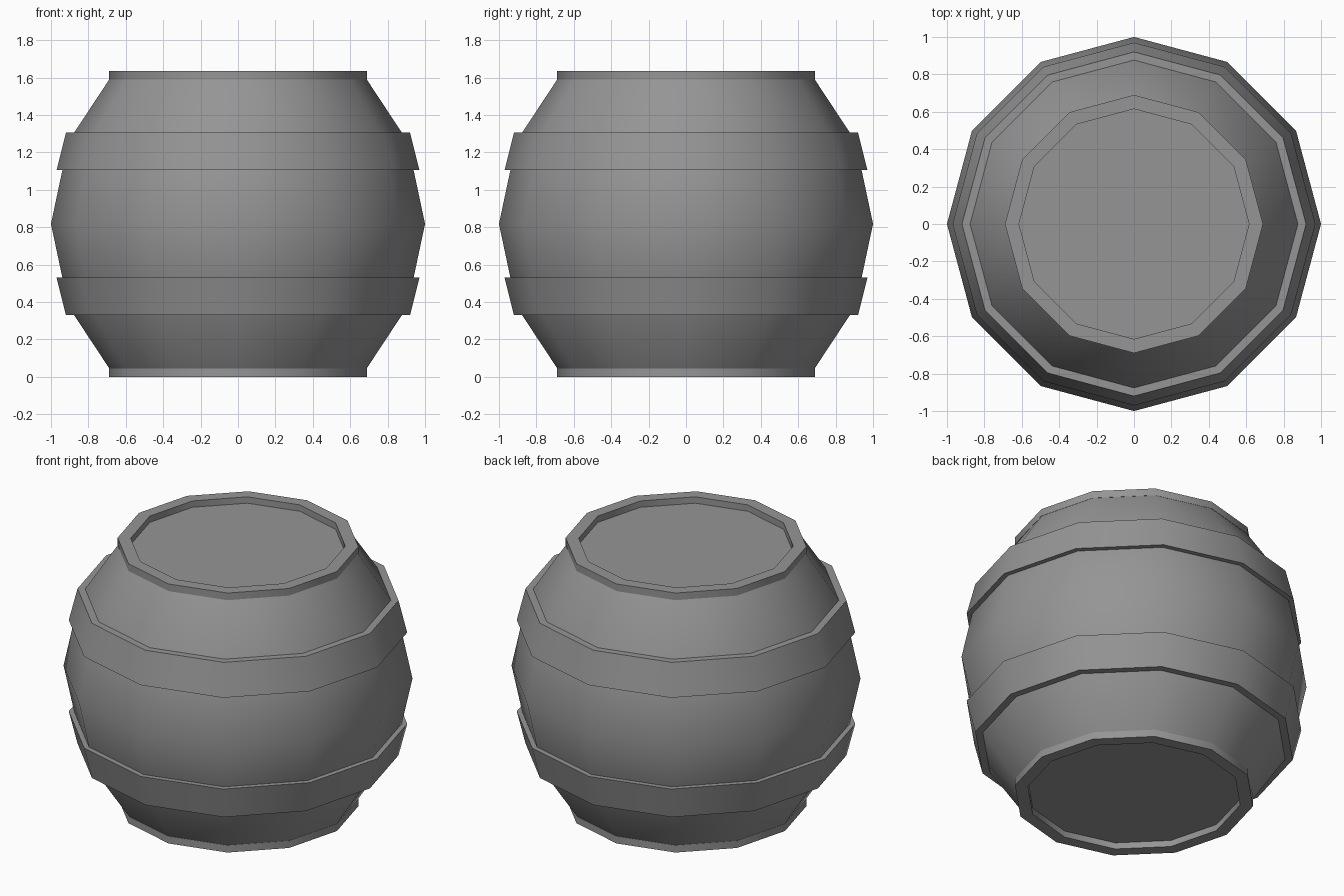
import bpy
import bmesh
import math

SIDES = 12
HEIGHT = 1.635
MID = HEIGHT / 2

cube = bpy.data.objects.get("Cube")
if cube:
    bpy.data.objects.remove(cube, do_unlink=True)

grey = bpy.data.materials.new("plain grey")
grey.use_nodes = True
colour = (0.3, 0.3, 0.3, 1)
grey.diffuse_color = colour
grey.node_tree.nodes["Principled BSDF"].inputs["Base Color"].default_value = colour


def lathe(name, profile, closed):
    """Spin a (radius, z) profile around the z axis into a twelve-sided part."""
    bm = bmesh.new()
    verts = [bm.verts.new((r, 0, z)) for r, z in profile]
    edges = [bm.edges.new(pair) for pair in zip(verts, verts[1:])]
    if closed:
        edges.append(bm.edges.new((verts[-1], verts[0])))
    bmesh.ops.spin(bm, geom=verts + edges, cent=(0, 0, 0), axis=(0, 0, 1),
                   angle=math.tau, steps=SIDES, use_duplicate=False)
    bmesh.ops.remove_doubles(bm, verts=bm.verts, dist=0.0005)
    bmesh.ops.recalc_face_normals(bm, faces=bm.faces)
    mesh = bpy.data.meshes.new(name)
    bm.to_mesh(mesh)
    bm.free()
    mesh.materials.append(grey)
    obj = bpy.data.objects.new(name, mesh)
    bpy.context.collection.objects.link(obj)
    bpy.ops.object.select_all(action='DESELECT')
    obj.select_set(True)
    bpy.context.view_layer.objects.active = obj
    bpy.ops.object.shade_smooth_by_angle(angle=math.radians(40))
    return obj


def flipped(profile):
    return [(r, HEIGHT - z) for r, z in profile]


# Bulging body with flat recessed ends
upper = [(0, 1.595), (0.685, 1.595), (0.906, 1.26)]
lathe("barrel_body", upper + [(1.0, MID)] + flipped(upper)[::-1], False)

# Hoops and end rims, mirrored about the middle
hoop = [(0.97, 1.105), (0.92, 1.305), (0.86, 1.305), (0.91, 1.105)]
rim = [(0.69, 1.59), (0.69, HEIGHT), (0.615, HEIGHT), (0.615, 1.59)]
for part, profile in (("hoop", hoop), ("rim", rim)):
    lathe("upper_" + part, profile, True)
    lathe("lower_" + part, flipped(profile), True)
